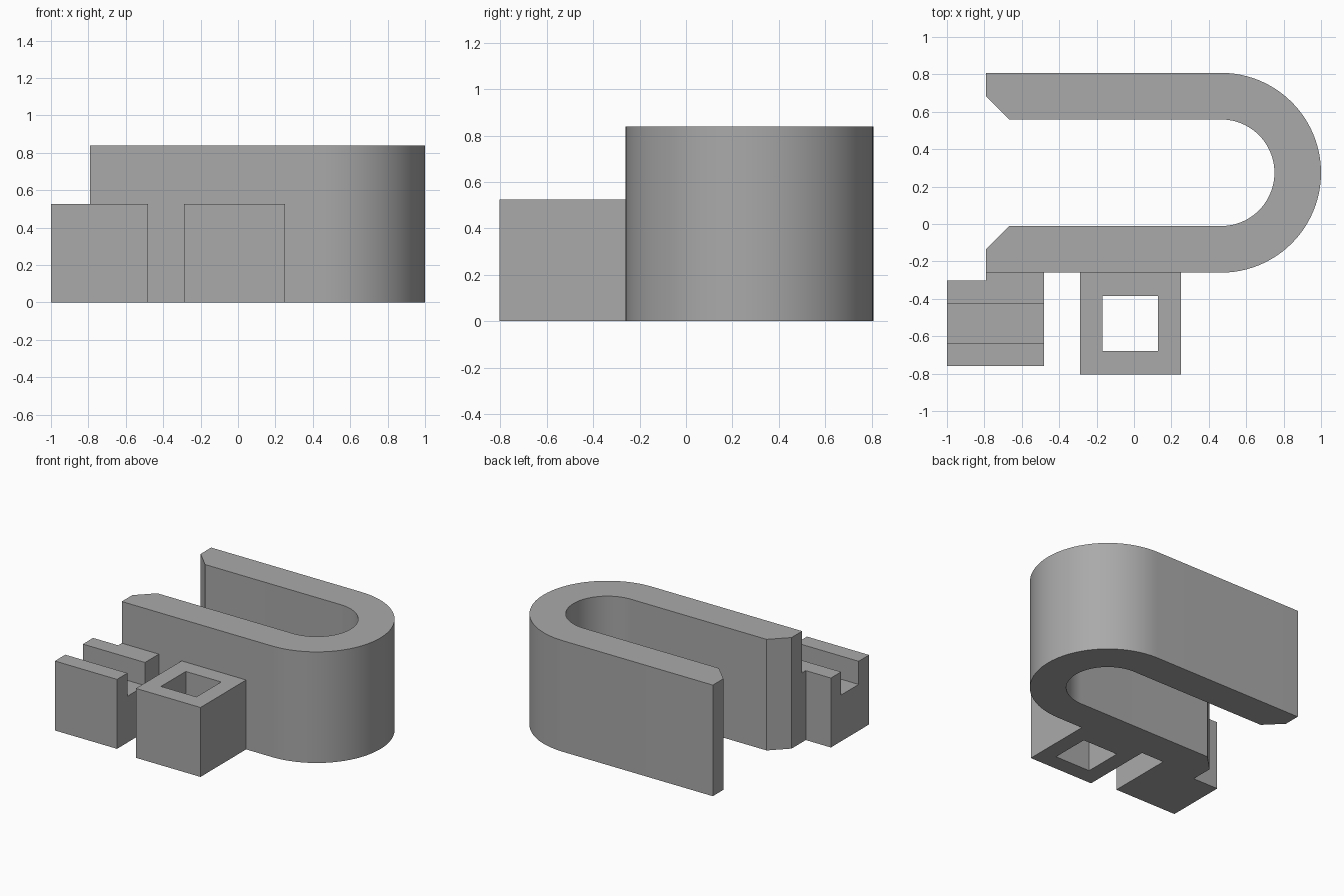
import bpy, bmesh, math

old = bpy.data.objects.get("Cube")
if old:
    bpy.data.objects.remove(old)

grey = bpy.data.materials.new("plain_grey")
grey.use_nodes = True
grey.diffuse_color = (0.4, 0.4, 0.4, 1)
grey.node_tree.nodes["Principled BSDF"].inputs["Base Color"].default_value = grey.diffuse_color


def extrude(name, outline, z0, z1):
    """Upright prism from a plan outline."""
    bm = bmesh.new()
    base = bm.faces.new([bm.verts.new((x, y, z0)) for x, y in outline])
    top = bmesh.ops.extrude_face_region(bm, geom=[base])["geom"]
    bmesh.ops.translate(bm, vec=(0, 0, z1 - z0),
                        verts=[v for v in top if isinstance(v, bmesh.types.BMVert)])
    bmesh.ops.recalc_face_normals(bm, faces=bm.faces)
    mesh = bpy.data.meshes.new(name)
    bm.to_mesh(mesh)
    bm.free()
    mesh.materials.append(grey)
    obj = bpy.data.objects.new(name, mesh)
    bpy.context.collection.objects.link(obj)
    return obj


def rect(x0, x1, y0, y1):
    return [(x0, y0), (x1, y0), (x1, y1), (x0, y1)]


def cut(obj, cutter):
    cutter.hide_render = True
    cutter.hide_set(True)
    cutter.display_type = 'WIRE'
    mod = obj.modifiers.new("cut", 'BOOLEAN')
    mod.operation = 'DIFFERENCE'
    mod.solver = 'EXACT'
    mod.object = cutter


# U-shaped clip: two straight arms joined by a half-round bend
CX, CY, R_OUT, R_IN, STEPS = 0.466, 0.274, 0.534, 0.285, 48
END, CHAMFER, CLIP_H = -0.79, 0.123, 0.84


def arc(r):
    return [(CX + r * math.cos(a), CY + r * math.sin(a))
            for a in (math.pi * (i / STEPS - 0.5) for i in range(STEPS + 1))]


def arm_end(side):
    """Outer corner, chamfer start, chamfer end of one arm."""
    return [(END, CY + side * R_OUT),
            (END, CY + side * (R_IN + CHAMFER)),
            (END + CHAMFER, CY + side * R_IN)]


outline = arc(R_OUT) + arm_end(1) + arc(R_IN)[::-1] + arm_end(-1)[::-1]
clip = extrude("u_clip", outline, 0, CLIP_H)
bpy.context.view_layer.objects.active = clip
clip.select_set(True)
bpy.ops.object.shade_smooth_by_angle(angle=math.radians(30))
clip.select_set(False)

# Side blocks standing against the front arm
WALL, BLOCK_H = CY - R_OUT, 0.525

socket = extrude("square_socket", rect(-0.29, 0.25, -0.805, WALL), 0, BLOCK_H)
cut(socket, extrude("socket_hole_cutter", rect(-0.168, 0.128, -0.68, -0.384), -0.1, 1))

slotted = extrude("slotted_block", [(-1, -0.76), (-0.48, -0.76), (-0.48, WALL),
                                    (END, WALL), (END, -0.303), (-1, -0.303)], 0, BLOCK_H)
cut(slotted, extrude("slot_cutter", rect(-1.1, -0.4, -0.635, -0.425), 0.35, 1))
